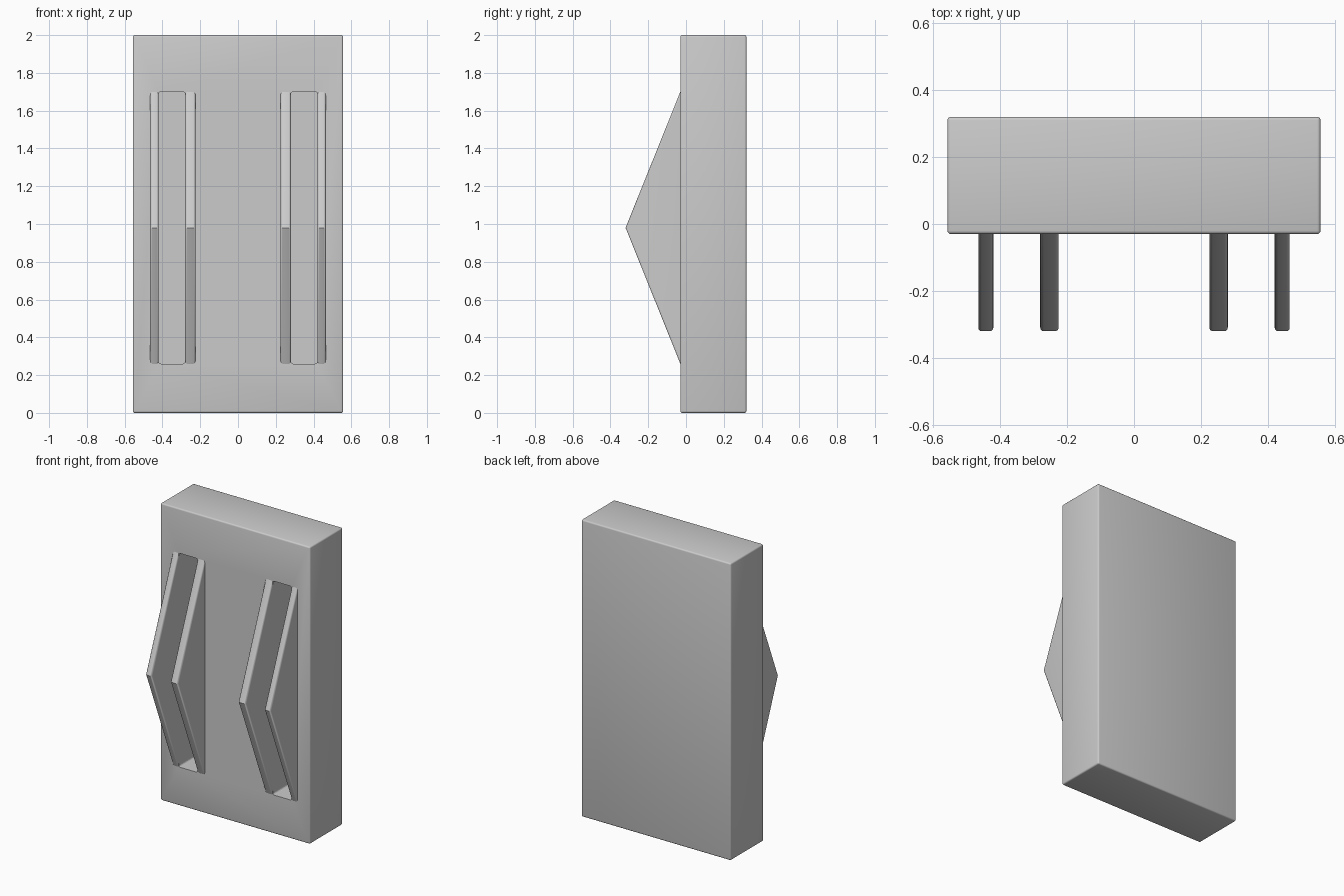
import bpy, bmesh
from mathutils import Vector

if "Cube" in bpy.data.objects:
    bpy.data.objects.remove(bpy.data.objects["Cube"])

FACE_Y, BACK_Y = -0.03, 0.32
Z_LOW, Z_HIGH = 0.26, 1.70


def finish(bm, name):
    bmesh.ops.recalc_face_normals(bm, faces=bm.faces)
    mesh = bpy.data.meshes.new(name)
    bm.to_mesh(mesh)
    bm.free()
    obj = bpy.data.objects.new(name, mesh)
    bpy.context.collection.objects.link(obj)
    return obj


def box(name, lo, hi, radius, keep=lambda e: True):
    bm = bmesh.new()
    bmesh.ops.create_cube(bm, size=1)
    lo, hi = Vector(lo), Vector(hi)
    for v in bm.verts:
        v.co = (lo + hi) / 2 + v.co * (hi - lo)
    bmesh.ops.bevel(bm, geom=[e for e in bm.edges if keep(e)], offset=radius,
                    segments=3, profile=0.5, affect='EDGES')
    return finish(bm, name)


def fin(name, x0, x1):
    # side profile: shallow triangle, rooted slightly inside the slab
    root = FACE_Y + 0.01
    profile = [(root, Z_LOW), (FACE_Y, Z_LOW), (-0.32, 0.98),
               (FACE_Y, Z_HIGH), (root, Z_HIGH)]
    bm = bmesh.new()
    face = bm.faces.new([bm.verts.new((x0, y, z)) for y, z in profile])
    out = bmesh.ops.extrude_face_region(bm, geom=[face])
    new = [g for g in out['geom'] if isinstance(g, bmesh.types.BMVert)]
    bmesh.ops.translate(bm, verts=new, vec=(x1 - x0, 0, 0))
    # soften the long sloping edges only
    ridges = [e for e in bm.edges
              if abs(e.verts[0].co.z - e.verts[1].co.z) > 0.5
              and min(v.co.y for v in e.verts) < -0.3]
    bmesh.ops.bevel(bm, geom=ridges, offset=0.01, segments=3, profile=0.5,
                    affect='EDGES')
    return finish(bm, name)


# main slab
slab = box("slab", (-0.557, FACE_Y, 0), (0.557, BACK_Y, 2), 0.01)
parts = [slab]

for side, s in (("left", -1), ("right", 1)):
    # recessed slot between each pair of fins
    a, b = sorted((s * 0.28, s * 0.42))
    cutter = box(side + "_slot_cutter", (a, -0.2, Z_LOW), (b, 0.22, Z_HIGH), 0.012,
                 lambda e: abs(e.verts[0].co.y - e.verts[1].co.y) > 0.1)
    cutter.hide_render = True
    cutter.hide_set(True)
    mod = slab.modifiers.new(side + "_slot", 'BOOLEAN')
    mod.operation = 'DIFFERENCE'
    mod.solver = 'EXACT'
    mod.object = cutter

    # inner and outer fins
    for label, lo, hi in (("inner", 0.225, 0.28), ("outer", 0.42, 0.465)):
        x0, x1 = sorted((s * lo, s * hi))
        parts.append(fin(f"{side}_{label}_fin", x0, x1))

# smooth shading with crisp edges
bpy.ops.object.select_all(action='DESELECT')
for p in parts:
    p.select_set(True)
bpy.context.view_layer.objects.active = slab
bpy.ops.object.shade_smooth_by_angle(angle=0.6)
